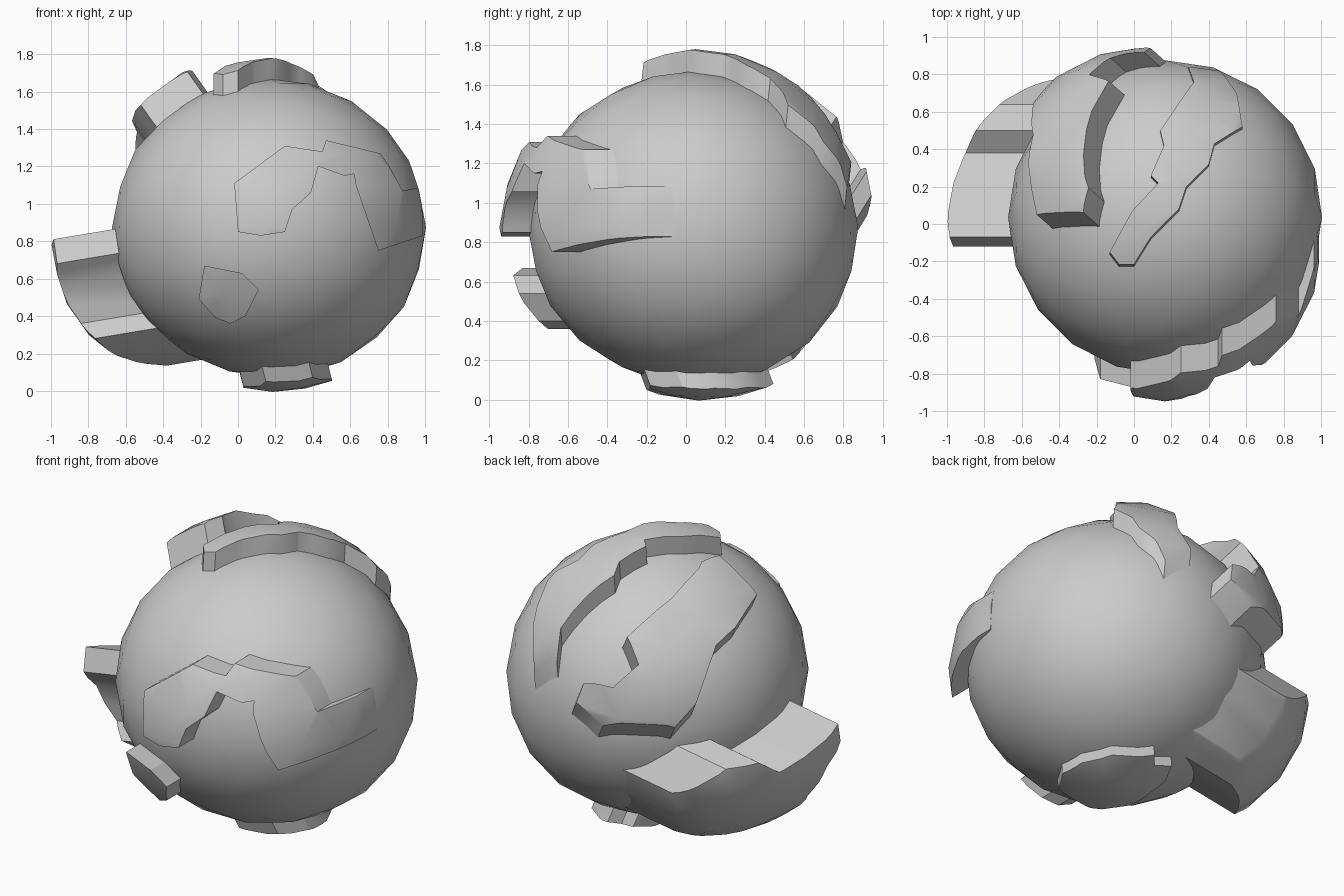
import bpy, bmesh, math
from mathutils import Vector

if "Cube" in bpy.data.objects:
    bpy.data.objects.remove(bpy.data.objects["Cube"])

CENTER = Vector((0.165, 0.035, 0.875))
RADII = Vector((0.835, 0.835, 0.79))
BULGE = Vector((0.5, 0.5, -0.7)).normalized()


def ellipsoid(name, center):
    """Squashed low-poly ball with a slight bulge low at the back right."""
    bm = bmesh.new()
    bmesh.ops.create_icosphere(bm, subdivisions=3, radius=1.004)
    for v in bm.verts:
        v.co *= 1 + 0.035 * max(0, v.co.dot(BULGE)) ** 4
    bmesh.ops.scale(bm, vec=RADII, verts=bm.verts)
    bmesh.ops.translate(bm, vec=center, verts=bm.verts)
    me = bpy.data.meshes.new(name)
    bm.to_mesh(me)
    bm.free()
    ob = bpy.data.objects.new(name, me)
    bpy.context.collection.objects.link(ob)
    return ob


def smooth(ob):
    bpy.ops.object.select_all(action='DESELECT')
    ob.select_set(True)
    bpy.context.view_layer.objects.active = ob
    bpy.ops.object.shade_smooth_by_angle(angle=math.radians(30))


def on_surface(pts, shift, axis, sign):
    """Lift 2D outline points onto the shifted ellipsoid along one axis."""
    c = CENTER + Vector(shift)
    others = [i for i in range(3) if i != axis]
    out = []
    for p in pts:
        v = Vector((0, 0, 0))
        s = 1.0
        for i, q in zip(others, p):
            v[i] = q
            s -= ((q - c[i]) / RADII[i]) ** 2
        v[axis] = c[axis] + sign * RADII[axis] * math.sqrt(max(s, 0))
        out.append(v)
    return out


def plate(name, pts, shift):
    """Patch of the body surface pushed out along shift, with straight walls."""
    shift = Vector(shift)
    n = shift.normalized()
    ob = ellipsoid(name, CENTER + shift)
    bm = bmesh.new()
    low = []
    for p in pts:
        p = Vector(p)
        low.append(bm.verts.new(p - n * ((p - CENTER).dot(n) - 0.1)))
    face = bm.faces.new(low)
    ext = bmesh.ops.extrude_face_region(bm, geom=[face])
    top = [g for g in ext['geom'] if isinstance(g, bmesh.types.BMVert)]
    bmesh.ops.translate(bm, vec=n * 2.5, verts=top)
    bmesh.ops.recalc_face_normals(bm, faces=bm.faces)
    me = bpy.data.meshes.new(name + "_cutter")
    bm.to_mesh(me)
    bm.free()
    cut = bpy.data.objects.new(name + "_cutter", me)
    bpy.context.collection.objects.link(cut)
    mod = ob.modifiers.new("outline", 'BOOLEAN')
    mod.operation = 'INTERSECT'
    mod.solver = 'EXACT'
    mod.object = cut
    bpy.context.view_layer.objects.active = ob
    bpy.ops.object.modifier_apply(modifier=mod.name)
    bpy.data.objects.remove(cut)
    smooth(ob)


# Round body
smooth(ellipsoid("body", CENTER))

# Long strip over the top, fading out down the back
s = (0, 0.012, 0.113)
plate("top_strip", on_surface([
    (-.13, -.15), (-.08, -.215), (0, -.215), (.09, -.07), (.24, .08),
    (.28, .2), (.40, .32), (.43, .43), (.58, .52), (.55, .70), (.46, .82),
    (.29, .84), (.32, .76), (.14, .5), (.16, .42), (.09, .26),
    (.13, .22), (-.01, .07)], s, 2, 1), s)

# Band running from the upper left round to the back
plate("back_band", [
    (-.28, .07, 1.72), (-.25, .2, 1.72), (-.26, .25, 1.69), (-.25, .5, 1.60),
    (-.13, .76, 1.43), (-.24, .80, 1.31), (-.14, .90, 1.19), (.04, .93, 1.18),
    (.10, .93, 1.02), (-.09, .93, .95), (-.45, .75, .96), (-.53, .66, 1.09),
    (-.53, .47, 1.37), (-.57, .33, 1.45), (-.52, .05, 1.53)],
    (-.085, .075, .12))

# Branching plate on the front
s = (0, -.145, 0)
plate("front_plate", on_surface([
    (-.02, 1.11), (.25, 1.31), (.45, 1.28), (.47, 1.34), (.76, 1.27),
    (.81, 1.2), (.88, 1.07), (.98, 1.09), (.99, .83), (.75, .75), (.63, 1.1),
    (.62, 1.16), (.57, 1.15), (.43, 1.2), (.39, 1.06), (.29, .97), (.25, .85),
    (.12, .83), (0, .85)], s, 1, -1), s)

# Small plate low on the front
s = (0, -.135, 0)
plate("small_front_plate", on_surface([
    (-.21, .49), (-.18, .67), (.02, .63), (.11, .54), (.04, .4), (-.04, .36),
    (-.12, .39)], s, 1, -1), s)

# Large thick plate on the left, with a shallow notch in its upper edge
s = (-.33, 0, -.055)
plate("left_plate", on_surface([
    (-.07, .81), (-.12, .68), (-.02, .56), (.02, .36), (-.04, .28),
    (.05, .21), (.39, .135), (.55, .21), (.7, .4), (.77, .56), (.64, .73),
    (.50, .75), (.38, .66), (.2, .72)], s, 0, -1), s)

# Plate under the bottom
s = (.02, .03, -.08)
plate("bottom_plate", on_surface([
    (.5, .14), (.42, .31), (.22, .44), (.17, .38), (.07, .41), (.02, .3),
    (.03, 0), (.15, -.2), (.4, -.18), (.5, -.02)], s, 2, -1), s)
